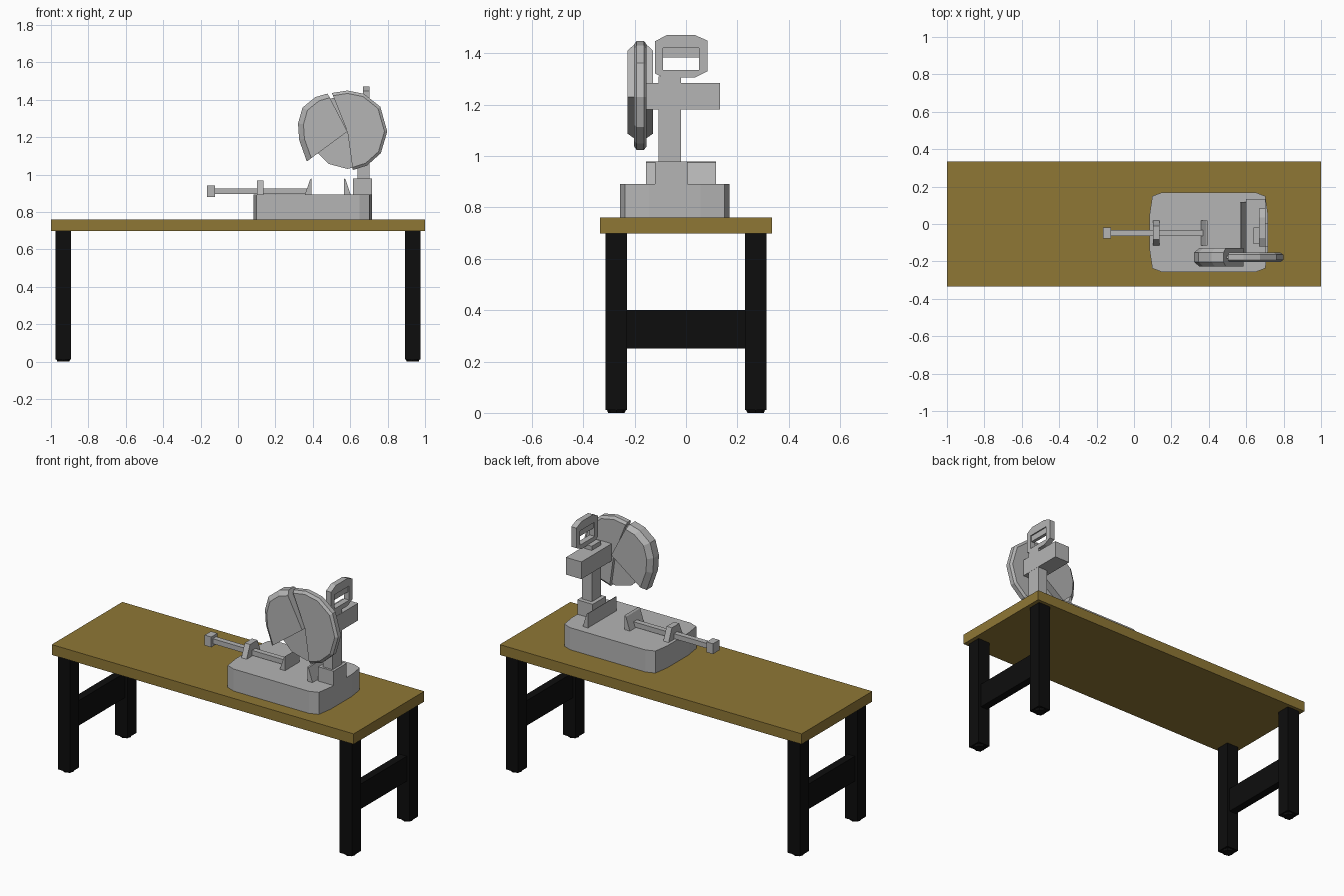
import bpy, bmesh, math

if "Cube" in bpy.data.objects:
    bpy.data.objects.remove(bpy.data.objects["Cube"])


def material(name, rgb):
    m = bpy.data.materials.new(name)
    m.diffuse_color = (*rgb, 1)
    m.use_nodes = True
    m.node_tree.nodes["Principled BSDF"].inputs["Base Color"].default_value = m.diffuse_color
    return m


WOOD = material("brown_wood", (0.275, 0.185, 0.036))
BLACK = material("black_steel", (0.004, 0.004, 0.004))
GREY = material("grey_metal", (0.46, 0.46, 0.46))


def loft(name, loops, mat, ring=False):
    """Skin through equal-length point loops; cap the ends unless it is a closed ring."""
    bm = bmesh.new()
    rows = [[bm.verts.new(p) for p in loop] for loop in loops]
    pairs = list(zip(rows, rows[1:])) + ([(rows[-1], rows[0])] if ring else [])
    for a, b in pairs:
        for i in range(len(a)):
            j = (i + 1) % len(a)
            bm.faces.new((a[i], a[j], b[j], b[i]))
    if not ring:
        bm.faces.new(rows[0])
        bm.faces.new(rows[-1])
    bmesh.ops.recalc_face_normals(bm, faces=bm.faces)
    me = bpy.data.meshes.new(name)
    bm.to_mesh(me)
    bm.free()
    me.materials.append(mat)
    ob = bpy.data.objects.new(name, me)
    bpy.context.collection.objects.link(ob)
    return ob


def box(name, x, y, z, mat=GREY):
    loops = [[(x[0], y[0], h), (x[1], y[0], h), (x[1], y[1], h), (x[0], y[1], h)] for h in z]
    return loft(name, loops, mat)


def side_profile(name, xz, y, mat=GREY):
    return loft(name, [[(a, d, b) for a, b in xz] for d in y], mat)


# Workbench: top, four legs with small feet, and end rails
box("bench_top", (-1, 1), (-0.334, 0.334), (0.698, 0.76), WOOD)
for sx in (-1, 1):
    cx = sx * 0.934
    for sy in (-1, 1):
        cy = sy * 0.271
        box("bench_leg", (cx - 0.041, cx + 0.041), (cy - 0.042, cy + 0.042), (0.012, 0.70), BLACK)
        loft("bench_foot", [[(cx + r * math.cos(k * math.pi / 4), cy + r * math.sin(k * math.pi / 4), h)
                             for k in range(8)] for r, h in ((0.032, 0), (0.038, 0.014))], BLACK)
    box("end_rail", (cx - 0.024, cx + 0.024), (-0.24, 0.24), (0.25, 0.40), BLACK)

# Saw base with bowed ends
half = [(0.25, 0.213), (0.302, 0.193), (0.316, 0.10)]
outline = ([(a, b) for a, b in half] + [(a, -b) for a, b in half[::-1]]
           + [(-a, -b) for a, b in half] + [(-a, b) for a, b in half[::-1]])
loft("saw_base", [[(0.40 + a, -0.044 + b, h) for a, b in outline] for h in (0.76, 0.892)], GREY)

# Vise: wedge jaws, screw, bracket and knob
side_profile("fixed_jaw", [(0.568, 0.89), (0.603, 0.89), (0.575, 0.975), (0.568, 0.978)], (-0.155, 0.117))
side_profile("sliding_jaw", [(0.357, 0.89), (0.392, 0.89), (0.392, 0.978), (0.384, 0.97)], (-0.115, 0.02))
box("vise_screw", (-0.13, 0.375), (-0.063, -0.031), (0.896, 0.926))
bracket = [(-0.115, 0.89), (0.02, 0.89), (-0.012, 0.968), (-0.082, 0.968)]
loft("vise_bracket", [[(x, a, b) for a, b in bracket] for x in (0.102, 0.137)], GREY)
box("vise_knob", (-0.166, -0.123), (-0.078, -0.018), (0.88, 0.942))

# Column and motor
box("column_base", (0.615, 0.717), (-0.12, 0.005), (0.89, 0.978))
box("column", (0.638, 0.702), (-0.107, -0.02), (0.97, 1.31))
box("motor", (0.60, 0.703), (-0.16, 0.133), (1.182, 1.285))

# Looped handle with trigger
outer = [(-0.121, 1.447), (-0.075, 1.471), (0.035, 1.471), (0.083, 1.45),
         (0.083, 1.33), (0.035, 1.306), (-0.09, 1.306), (-0.121, 1.322)]
inner = [(-0.09, 1.40), (-0.09, 1.42), (0.05, 1.42), (0.05, 1.40),
         (0.05, 1.36), (0.05, 1.335), (-0.09, 1.335), (-0.09, 1.36)]
loft("handle", [[(x, a, b) for a, b in pts] for x, pts in
                ((0.668, outer), (0.702, outer), (0.702, inner), (0.668, inner))], GREY, ring=True)
box("trigger", (0.675, 0.695), (-0.09, 0.05), (1.383, 1.422))

# Blade and the two guards, all around one hub
HX, HY, HZ = 0.585, -0.178, 1.23


def guard(name, points, face, rim, shrink):
    """Sector with its tip at the hub and a bevelled outer rim."""
    loops = []
    for y, s in ((-face, shrink), (-rim, 1), (rim, 1), (face, shrink)):
        loops.append([(HX, HY + y * (1 if s < 1 else face / rim * 0.98), HZ)]
                     + [(HX + (a - HX) * s, HY + y, HZ + (b - HZ) * s) for a, b in points])
    return loft(name, loops, GREY)


blade = [(HX + 0.2 * math.cos(k * math.pi / 6), HZ + 0.2 * math.sin(k * math.pi / 6)) for k in range(12)]
side_profile("saw_blade", blade, (HY - 0.006, HY + 0.006))
guard("front_guard", [(0.479, 1.433), (0.414, 1.414), (0.345, 1.358), (0.321, 1.273),
                      (0.327, 1.185), (0.368, 1.07)], 0.05, 0.025, 0.89)
arc = [(112, 0.222), (90, 0.219), (66, 0.220), (37, 0.220), (0, 0.213), (-33, 0.213), (-60, 0.210), (-82, 0.208)]
guard("rear_guard", [(HX + r * math.cos(math.radians(a)), HZ + r * math.sin(math.radians(a)))
                     for a, r in arc], 0.025, 0.014, 0.93)
